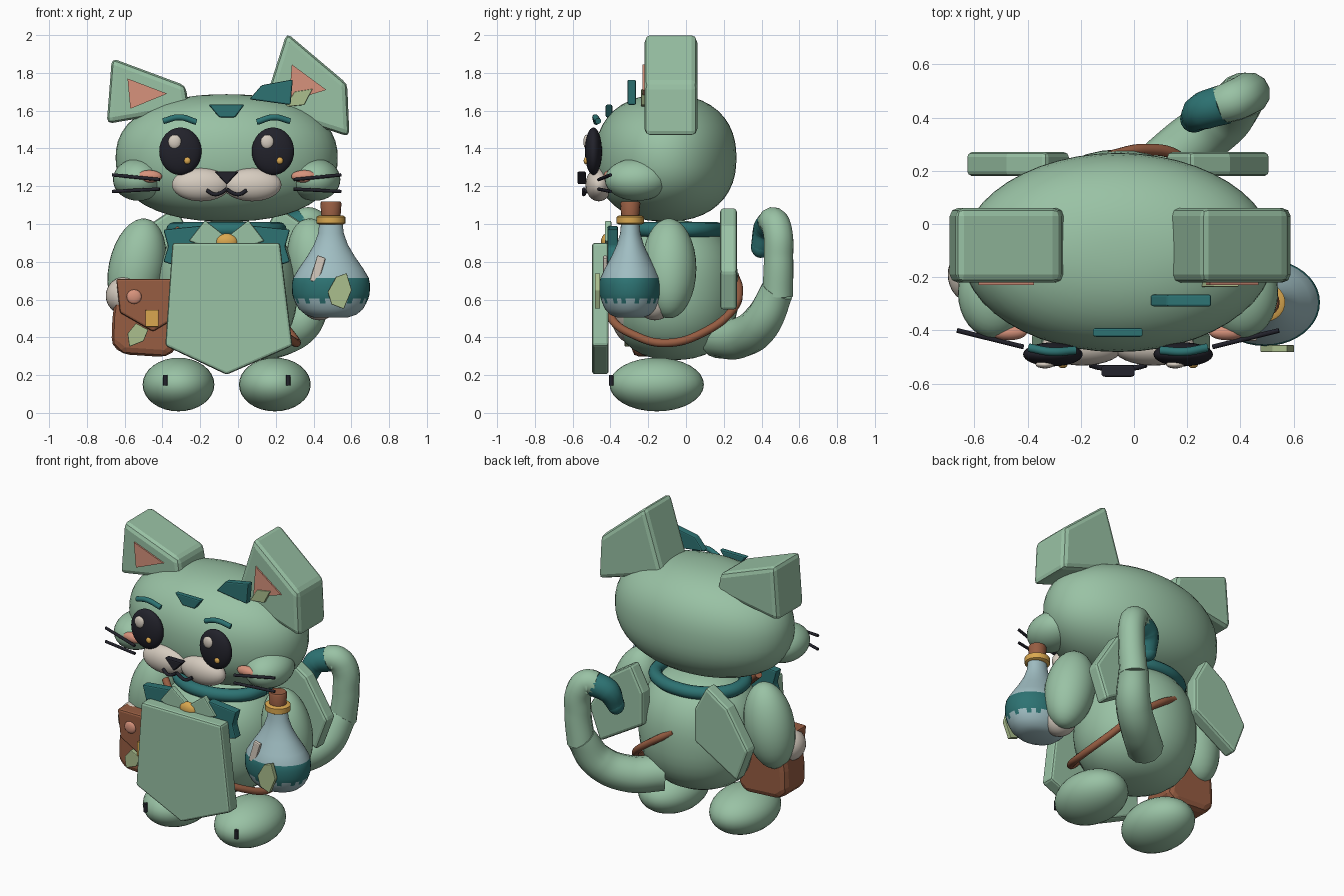
import bpy, bmesh, math
from mathutils import Matrix

cube = bpy.data.objects.get("Cube")
if cube:
    bpy.data.objects.remove(cube, do_unlink=True)

CX = -0.06  # the figure's own centre line


def material(name, r, g, b):
    m = bpy.data.materials.new(name)
    m.use_nodes = True
    m.diffuse_color = (r, g, b, 1)
    bsdf = m.node_tree.nodes["Principled BSDF"]
    bsdf.inputs["Base Color"].default_value = (r, g, b, 1)
    bsdf.inputs["Roughness"].default_value = 0.8
    return m


GREEN = material("sage green", 0.32, 0.54, 0.375)
TEAL = material("deep teal", 0.026, 0.17, 0.17)
DARK = material("near black", 0.016, 0.016, 0.024)
CREAM = material("cream", 0.67, 0.6, 0.52)
PINK = material("salmon", 0.68, 0.29, 0.2)
BROWN = material("leather brown", 0.31, 0.11, 0.055)
GOLD = material("gold", 0.7, 0.39, 0.08)
GLASS = material("pale blue glass", 0.35, 0.51, 0.54)
OLIVE = material("leaf olive", 0.41, 0.52, 0.27)


def finish(name, mesh, *mats, smooth=False):
    for m in mats:
        mesh.materials.append(m)
    mesh.polygons.foreach_set("use_smooth", [smooth] * len(mesh.polygons))
    obj = bpy.data.objects.new(name, mesh)
    bpy.context.collection.objects.link(obj)
    return obj


def blob(name, centre, radii, mat, power=2, tilt=0, seg=32):
    """Ellipsoid; a power above two gives it a squarer outline."""
    bm = bmesh.new()
    bmesh.ops.create_uvsphere(bm, u_segments=seg, v_segments=seg // 2, radius=1)
    for v in bm.verts:
        rho = math.hypot(v.co.x, v.co.y)
        v.co /= (rho ** power + abs(v.co.z) ** power) ** (1 / power)
    place = Matrix.Translation(centre) @ Matrix.Rotation(tilt, 4, 'Y') @ Matrix.Diagonal((*radii, 1))
    bmesh.ops.transform(bm, matrix=place, verts=bm.verts)
    mesh = bpy.data.meshes.new(name)
    bm.to_mesh(mesh)
    bm.free()
    return finish(name, mesh, mat, smooth=True)


def plate(name, outline, front, back, mat, bevel=0.008):
    """Outline in x and z, extruded along y."""
    bm = bmesh.new()
    face = bm.faces.new([bm.verts.new((x, front, z)) for x, z in outline])
    new = bmesh.ops.extrude_face_region(bm, geom=[face])["geom"]
    for v in new:
        if isinstance(v, bmesh.types.BMVert):
            v.co.y = back
    bmesh.ops.recalc_face_normals(bm, faces=bm.faces)
    mesh = bpy.data.meshes.new(name)
    bm.to_mesh(mesh)
    bm.free()
    obj = finish(name, mesh, mat)
    if bevel:
        mod = obj.modifiers.new("soft edge", 'BEVEL')
        mod.width, mod.segments = bevel, 2
    return obj


def tube(name, points, radius, mat, taper=None, smooth_path=True):
    cu = bpy.data.curves.new(name, 'CURVE')
    cu.dimensions = '3D'
    cu.bevel_depth, cu.bevel_resolution, cu.use_fill_caps = radius, 4, True
    sp = cu.splines.new('BEZIER' if smooth_path else 'POLY')
    store = sp.bezier_points if smooth_path else sp.points
    store.add(len(points) - 1)
    for i, (p, co) in enumerate(zip(store, points)):
        p.co = co if smooth_path else (*co, 1)
        if smooth_path:
            p.handle_left_type = p.handle_right_type = 'AUTO'
        p.radius = taper[i] if taper else 1
    temp = bpy.data.objects.new(name + " path", cu)
    mesh = bpy.data.meshes.new_from_object(temp)
    bpy.data.objects.remove(temp)
    mesh.materials.clear()
    return finish(name, mesh, mat, smooth=smooth_path)


def lathe(name, centre, profile, scale_y, mats, rule=None, seg=32):
    """Profile of (radius, z) turned about a vertical axis."""
    bm = bmesh.new()
    rings = [[bm.verts.new((centre[0] + r * math.cos(a), centre[1] + scale_y * r * math.sin(a), z))
              for a in (math.tau * i / seg for i in range(seg))] for r, z in profile]
    for k, (lo, hi) in enumerate(zip(rings, rings[1:])):
        for i in range(seg):
            f = bm.faces.new((lo[i], lo[(i + 1) % seg], hi[(i + 1) % seg], hi[i]))
            f.material_index = rule(k, i) if rule else 0
    bm.faces.new(rings[0][::-1])
    bm.faces.new(rings[-1])
    mesh = bpy.data.meshes.new(name)
    bm.to_mesh(mesh)
    bm.free()
    obj = finish(name, mesh, *mats, smooth=True)
    mesh.set_sharp_from_angle(angle=math.radians(40))
    return obj


# Head, body and belly
blob("head", (CX, -0.107, 1.35), (0.588, 0.374, 0.337), GREEN, power=2.3, seg=48)
blob("body", (CX, -0.065, 0.65), (0.375, 0.345, 0.37), GREEN, power=2.4, seg=40)
blob("belly_patch", (CX, -0.3, 0.62), (0.25, 0.115, 0.25), CREAM)

# Paired parts
for s, side in ((-1, "right"), (1, "left")):
    def X(d):
        return CX + s * d

    def mirrored(pts):
        return [(X(d), z) for d, z in pts]

    blob(side + "_foot", (X(0.255), -0.155, 0.15), (0.19, 0.25, 0.142), GREEN)
    tube(side + "_claw", [(X(0.325), -0.395, 0.145), (X(0.325), -0.395, 0.2)], 0.012, DARK, smooth_path=False)
    blob(side + "_arm", (X(0.475), -0.09, 0.765), (0.15, 0.145, 0.268), GREEN, tilt=s * -0.2)
    # Face
    blob(side + "_cheek", (X(0.467), -0.258, 1.235), (0.135, 0.172, 0.112), GREEN)
    blob(side + "_blush", (X(0.41), -0.407, 1.252), (0.068, 0.03, 0.033), PINK)
    blob(side + "_eye", (X(0.245), -0.49, 1.385), (0.112, 0.045, 0.126), DARK)
    blob(side + "_eye_shine", (X(0.245) - 0.03, -0.528, 1.435), (0.035, 0.015, 0.038), CREAM, seg=16)
    blob(side + "_eye_spark", (X(0.245) + 0.037, -0.53, 1.335), (0.018, 0.012, 0.019), GOLD, seg=12)
    blob(side + "_muzzle", (X(0.135), -0.462, 1.208), (0.155, 0.07, 0.088), CREAM)
    tube(side + "_brow", [(X(0.16), -0.475, 1.54), (X(0.25), -0.48, 1.565), (X(0.335), -0.465, 1.545)], 0.016, TEAL)
    for z_in, z_out in ((1.235, 1.26), (1.185, 1.172)):
        tube(side + "_whisker", [(X(0.355), -0.462, z_in), (X(0.605), -0.4, z_out)], 0.009, DARK, smooth_path=False)
    tube(side + "_mouth", [(X(0), -0.54, 1.185), (X(0.03), -0.54, 1.165), (X(0.065), -0.54, 1.157),
                           (X(0.105), -0.53, 1.178)], 0.01, DARK)
    # Back panels, bow and lapels
    plate(side + "_back_panel", mirrored([(0.27, 1.09), (0.42, 0.99), (0.57, 0.75), (0.49, 0.54),
                                          (0.185, 0.72), (0.185, 0.93)]), 0.18, 0.27, GREEN, 0.018)
    plate(side + "_bow", mirrored([(0.02, 0.9), (0.14, 0.99), (0.335, 0.97), (0.31, 0.88), (0.335, 0.8),
                                   (0.15, 0.74)]), -0.415, -0.36, TEAL)
    plate(side + "_lapel", mirrored([(0, 0.93), (0.115, 1.02), (0.2, 0.91), (0.06, 0.86)]), -0.43, -0.395, GREEN)

blob("right_hand", (-0.6, -0.19, 0.62), (0.1, 0.11, 0.1), CREAM)
blob("left_hand", (0.43, -0.165, 0.59), (0.1, 0.1, 0.1), CREAM)

# Ears
plate("right_ear", [(-0.668, 1.878), (-0.278, 1.733), (-0.257, 1.605), (-0.695, 1.53)], -0.22, 0.06, GREEN, 0.03)
plate("left_ear", [(0.258, 2.012), (0.578, 1.742), (0.59, 1.462), (0.13, 1.61)], -0.22, 0.06, GREEN, 0.03)
plate("right_inner_ear", [(-0.585, 1.77), (-0.375, 1.69), (-0.57, 1.61)], -0.229, -0.215, PINK, 0)
plate("left_inner_ear", [(0.285, 1.845), (0.468, 1.71), (0.27, 1.65)], -0.229, -0.215, PINK, 0)
plate("ear_leaf", [(0.25, 1.62), (0.3, 1.7), (0.395, 1.715), (0.35, 1.63)], -0.237, -0.21, OLIVE, 0.004)

# Forehead markings, nose
plate("tuft", [(0.06, 1.66), (0.125, 1.735), (0.29, 1.765), (0.278, 1.63)], -0.31, -0.265, TEAL)
plate("forehead_mark", [(-0.157, 1.632), (0.035, 1.632), (-0.015, 1.565), (-0.1, 1.565)], -0.425, -0.39, TEAL)
plate("nose", [(-0.125, 1.278), (0.005, 1.278), (CX, 1.208)], -0.575, -0.53, DARK)

# Collar, gem and front panel
turns = [math.tau * i / 12 for i in range(13)]
tube("collar", [(CX + 0.28 * math.cos(a), -0.06 + 0.225 * math.sin(a), 0.97) for a in turns], 0.04, TEAL)
blob("gem", (CX, -0.42, 0.905), (0.058, 0.03, 0.045), GOLD)
plate("front_panel", [(-0.347, 0.9), (0.222, 0.9), (0.288, 0.355), (CX, 0.202), (-0.385, 0.355)],
      -0.497, -0.41, GREEN, 0.014)

# Shoulder strap
tube("strap", [(-0.33, -0.27, 0.97), (-0.1, -0.41, 0.76), (0.12, -0.4, 0.51), (0.25, -0.27, 0.41),
               (0.31, -0.1, 0.37), (0.27, 0.1, 0.43), (0.17, 0.25, 0.55), (0.04, 0.28, 0.65),
               (-0.09, 0.255, 0.735)], 0.022, BROWN)

# Satchel
plate("satchel", [(-0.64, 0.68), (-0.36, 0.68), (-0.32, 0.34), (-0.38, 0.295), (-0.61, 0.31), (-0.67, 0.36),
                  (-0.665, 0.5)], -0.285, -0.06, BROWN, 0.04)
plate("satchel_flap", [(-0.645, 0.71), (-0.34, 0.71), (-0.35, 0.49), (-0.45, 0.43), (-0.625, 0.53)],
      -0.315, -0.1, BROWN, 0.012)
plate("satchel_clasp", [(-0.49, 0.545), (-0.42, 0.545), (-0.42, 0.455), (-0.49, 0.455)], -0.335, -0.305, GOLD, 0.005)
plate("satchel_leaf", [(-0.575, 0.35), (-0.585, 0.42), (-0.54, 0.475), (-0.475, 0.44), (-0.5, 0.38)],
      -0.325, -0.28, OLIVE, 0.004)
blob("satchel_button", (-0.55, -0.315, 0.615), (0.04, 0.015, 0.038), PINK, seg=16)

# Bottle with a dripping coloured layer
flask = (0.492, -0.295)


def drip(ring, column):
    depth = (1, 2, 1, 1, 2, 1, 2, 1)[column % 8]
    return int(5 - depth <= ring <= 6)


lathe("bottle", flask, [(0.09, 0.505), (0.135, 0.52), (0.17, 0.55), (0.187, 0.58), (0.198, 0.605), (0.205, 0.63),
                        (0.207, 0.68), (0.2, 0.715), (0.17, 0.765), (0.125, 0.83), (0.09, 0.89), (0.068, 0.95),
                        (0.06, 1.02)], 0.79, [GLASS, TEAL], drip, 40)
lathe("bottle_ring", flask, [(0.065, 0.998), (0.076, 1.004), (0.076, 1.038), (0.065, 1.044)], 0.95, [GOLD])
lathe("cork", flask, [(0.05, 1.03), (0.056, 1.11), (0.05, 1.12)], 0.95, [BROWN], seg=16)
plate("bottle_leaf", [(0.475, 0.64), (0.52, 0.72), (0.575, 0.74), (0.602, 0.65), (0.56, 0.55), (0.495, 0.575)],
      -0.482, -0.455, OLIVE, 0.004)
plate("bottle_tag", [(0.38, 0.7), (0.425, 0.685), (0.465, 0.82), (0.42, 0.835)], -0.44, -0.415, CREAM, 0.008)

# Tail with a hooked coloured tip
tube("tail_base", [(0.05, 0.16, 0.4), (0.2, 0.29, 0.4), (0.34, 0.4, 0.48), (0.41, 0.485, 0.65)], 0.105, GREEN,
     taper=[1.05, 1.05, 1, 0.85])
tube("tail", [(0.41, 0.485, 0.62), (0.43, 0.49, 0.82), (0.42, 0.485, 0.96), (0.38, 0.465, 1.01),
              (0.32, 0.445, 1.005)], 0.08, GREEN, taper=[1.05, 1, 1, 0.98, 0.9])
tube("tail_tip", [(0.34, 0.45, 1.005), (0.26, 0.425, 0.97), (0.225, 0.395, 0.88)], 0.075, TEAL, taper=[1, 0.95, 0.7])
blob("tail_end", (0.225, 0.395, 0.88), (0.052, 0.052, 0.06), TEAL, seg=16)
